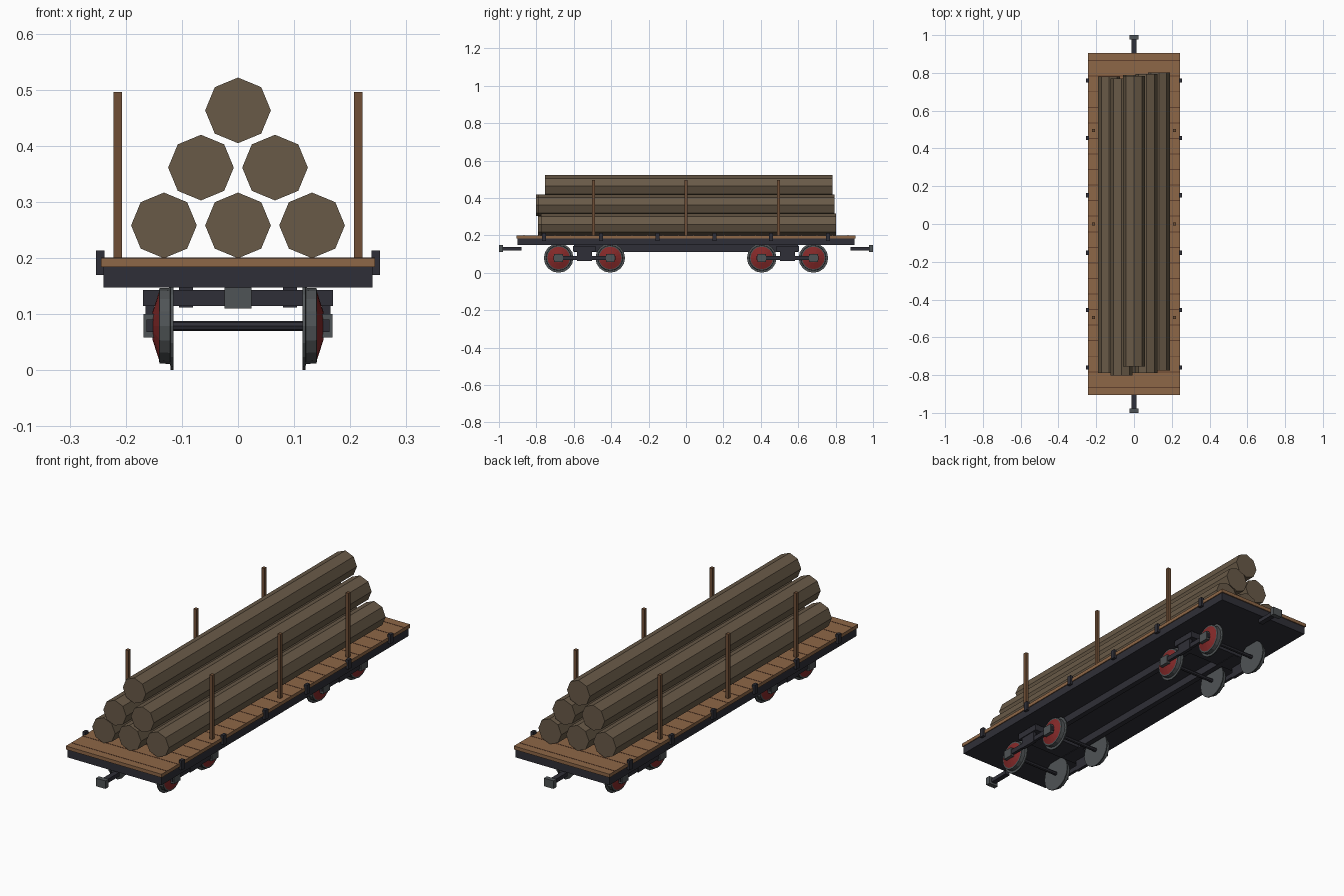
import bpy, bmesh, math
from mathutils import Matrix

if "Cube" in bpy.data.objects:
    bpy.data.objects.remove(bpy.data.objects["Cube"])


def material(name, rgb):
    m = bpy.data.materials.new(name)
    m.diffuse_color = (*rgb, 1)
    m.use_nodes = True
    m.node_tree.nodes["Principled BSDF"].inputs["Base Color"].default_value = m.diffuse_color
    return m


BARK = material("log_brown", (0.141, 0.102, 0.064))
DECK = material("deck_wood", (0.27, 0.135, 0.063))
SEAM = material("seam_brown", (0.12, 0.05, 0.025))
STAKE = material("stake_wood", (0.16, 0.078, 0.037))
FRAME = material("frame_charcoal", (0.028, 0.028, 0.038))
STEEL = material("steel_grey", (0.078, 0.087, 0.092))
RED = material("wheel_red", (0.23, 0.022, 0.022))


def finish(name, bm, *mats):
    bmesh.ops.recalc_face_normals(bm, faces=bm.faces)
    me = bpy.data.meshes.new(name)
    bm.to_mesh(me)
    bm.free()
    for m in mats:
        me.materials.append(m)
    ob = bpy.data.objects.new(name, me)
    bpy.context.collection.objects.link(ob)
    return ob


def box(name, x, y, z, mat):
    """Box from (min, max) ranges."""
    bm = bmesh.new()
    size = [b - a for a, b in (x, y, z)]
    mid = [(a + b) / 2 for a, b in (x, y, z)]
    bmesh.ops.create_cube(bm, size=1, matrix=Matrix.Translation(mid) @ Matrix.Diagonal((*size, 1)))
    return finish(name, bm, mat)


def around(c, half):
    return (c - half, c + half)


def side_range(s, a, b):
    return tuple(sorted((s * a, s * b)))


def cylinder(name, centre, radius, length, sides, axis, mat, turn=0.0):
    bm = bmesh.new()
    rot = Matrix.Rotation(math.pi / 2, 4, 'Y' if axis == 'X' else 'X')
    bmesh.ops.create_cone(bm, cap_ends=True, segments=sides, radius1=radius, radius2=radius,
                          depth=length,
                          matrix=Matrix.Translation(centre) @ rot @ Matrix.Rotation(turn, 4, 'Z'))
    return finish(name, bm, mat)


def wheel(name, s, y, z, sides=16):
    """Lathe a flanged wheel about the x axis; the outer dish is red."""
    profile = [(0.115, 0.079), (0.120, 0.079), (0.121, 0.068), (0.140, 0.067),
               (0.141, 0.060), (0.152, 0.026)]
    bm = bmesh.new()
    rings = []
    for x, r in profile:
        rings.append([bm.verts.new((s * x, y + r * math.sin(2 * math.pi * i / sides),
                                    z + r * math.cos(2 * math.pi * i / sides)))
                      for i in range(sides)])
    bm.faces.new(rings[0])
    for k in range(len(rings) - 1):
        for i in range(sides):
            j = (i + 1) % sides
            f = bm.faces.new((rings[k][i], rings[k][j], rings[k + 1][j], rings[k + 1][i]))
            f.material_index = 1 if k == len(rings) - 2 else 0
    bm.faces.new(rings[-1]).material_index = 1
    return finish(name, bm, STEEL, RED)


# Flat deck and underframe
box("underframe", (-0.24, 0.24), (-0.9, 0.9), (0.147, 0.184), FRAME)
box("deck", (-0.244, 0.244), (-0.905, 0.905), (0.184, 0.2), DECK)
for i in range(22):
    y = -0.865 + 1.73 * i / 21
    box("plank_seam", (-0.244, 0.244), around(y, 0.0025), (0.1995, 0.2008), SEAM)
for s in (-1, 1):
    box("centre_sill", side_range(s, 0.08, 0.105), (-0.6, 0.6), (0.112, 0.148), FRAME)

# Side pockets and upright stakes
for s in (-1, 1):
    for y in (-0.76, -0.455, -0.152, 0.152, 0.455, 0.76):
        box("stake_pocket", side_range(s, 0.238, 0.253), around(y, 0.011), (0.17, 0.213), FRAME)
    for y in (-0.495, 0, 0.495):
        box("stake", side_range(s, 0.207, 0.222), around(y, 0.008), (0.2, 0.496), STAKE)

# Stacked octagonal logs: x, z, front end, back end
logs = [(-0.132, 0.258, -0.79, 0.78), (0, 0.258, -0.79, 0.79), (0.132, 0.258, -0.775, 0.803),
        (-0.066, 0.361, -0.803, 0.77), (0.066, 0.361, -0.79, 0.795), (0, 0.463, -0.755, 0.783)]
for x, z, a, b in logs:
    cylinder("log", (x, (a + b) / 2, z), 0.0585, b - a, 8, 'Y', BARK)

# Couplers at both ends
for s in (-1, 1):
    box("coupler_shank", (-0.012, 0.012), side_range(s, 0.88, 0.98), (0.12, 0.138), FRAME)
    box("coupler_head", (-0.024, 0.024), side_range(s, 0.978, 1.0), (0.11, 0.147), STEEL)

# Two four-wheel bogies
AXLE_Z = 0.079
for e in (-1, 1):
    mid = 0.543 * e
    box("bolster", (-0.169, 0.169), around(mid, 0.06), (0.114, 0.143), FRAME)
    for s in (-1, 1):
        box("bogie_side_frame", side_range(s, 0.15, 0.163), around(mid, 0.165), (0.068, 0.09), FRAME)
        box("bogie_spring_block", side_range(s, 0.15, 0.165), around(mid, 0.04), (0.064, 0.115), FRAME)
    for d in (-1, 1):
        y = mid + d * 0.138
        cylinder("axle", (0, y, AXLE_Z), 0.009, 0.24, 8, 'X', FRAME)
        for s in (-1, 1):
            wheel("wheel", s, y, AXLE_Z)
            box("axle_box", side_range(s, 0.148, 0.168), around(y, 0.024), (0.058, 0.1), STEEL)
